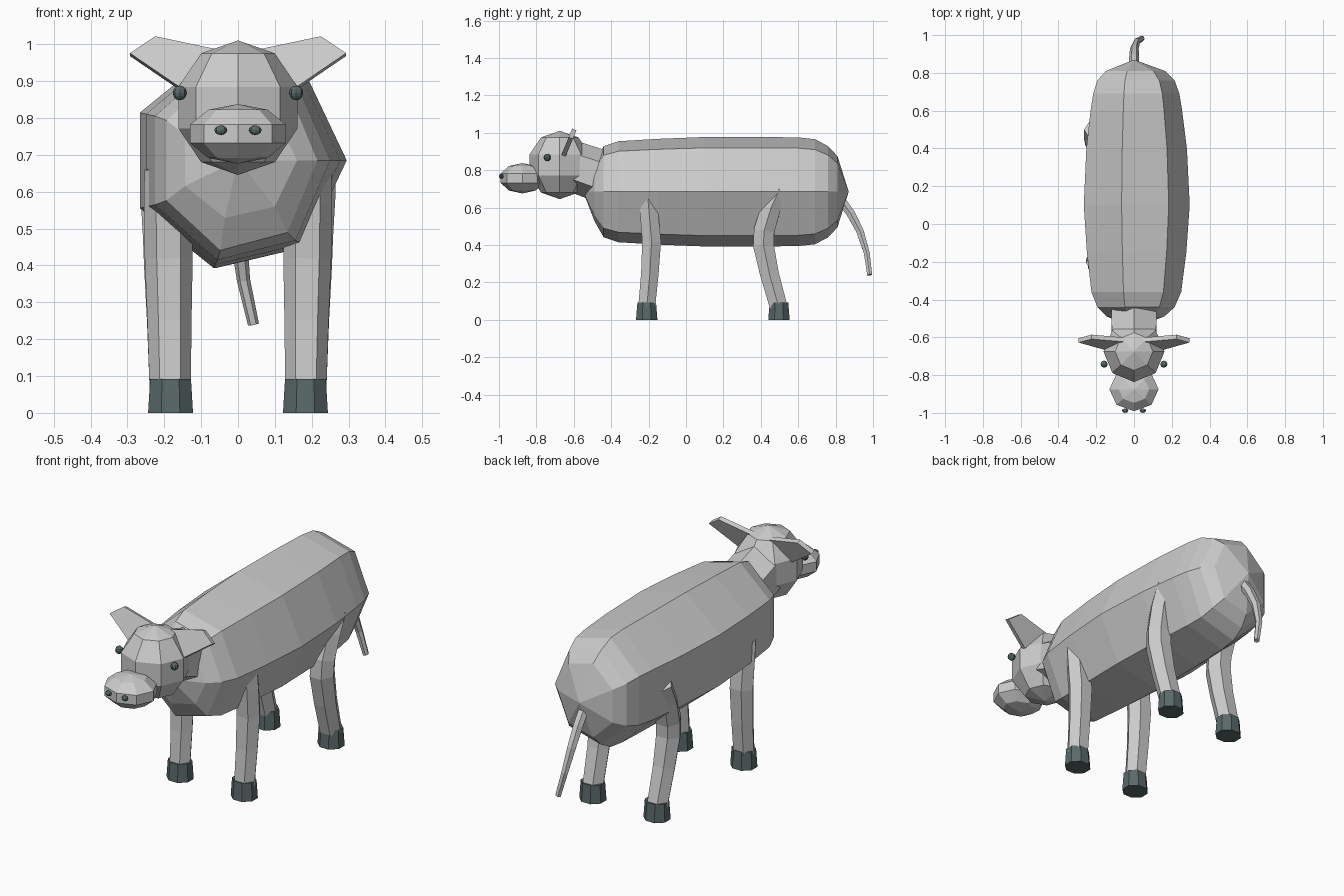
import bpy, bmesh, math
from mathutils import Vector

if "Cube" in bpy.data.objects:
    bpy.data.objects.remove(bpy.data.objects["Cube"])

dark = bpy.data.materials.new("dark_slate")
dark.diffuse_color = (0.1, 0.14, 0.14, 1)
dark.use_nodes = True
dark.node_tree.nodes["Principled BSDF"].inputs["Base Color"].default_value = dark.diffuse_color


def finish(name, bm, mat=None, mirror=False):
    bmesh.ops.remove_doubles(bm, verts=bm.verts, dist=0.0005)
    bmesh.ops.recalc_face_normals(bm, faces=bm.faces)
    me = bpy.data.meshes.new(name)
    bm.to_mesh(me)
    bm.free()
    ob = bpy.data.objects.new(name, me)
    bpy.context.collection.objects.link(ob)
    if mat:
        me.materials.append(mat)
    if mirror:
        mod = ob.modifiers.new("mirror", 'MIRROR')
        mod.use_mirror_merge = False
    return ob


def tube(name, path, sides, phase=0, mat=None, mirror=False):
    """Loft of rings along a path of (x, y, z, x radius, cross radius)."""
    bm = bmesh.new()
    pts = [Vector(p[:3]) for p in path]
    rings = []
    for i, p in enumerate(path):
        t = (pts[min(i + 1, len(pts) - 1)] - pts[max(i - 1, 0)]).normalized()
        v = t.cross(Vector((1, 0, 0))).normalized()
        u = v.cross(t)
        ring = []
        for k in range(sides):
            a = phase + 2 * math.pi * k / sides
            ring.append(bm.verts.new(pts[i] + u * p[3] * math.cos(a) + v * p[4] * math.sin(a)))
        rings.append(ring)
    for a, b in zip(rings, rings[1:]):
        for k in range(sides):
            n = (k + 1) % sides
            bm.faces.new((a[k], a[n], b[n], b[k]))
    for end, p in ((rings[0], path[0]), (rings[-1], path[-1])):
        if p[3] > 0:
            bm.faces.new(end)
    return finish(name, bm, mat, mirror)


def ball(name, loc, radii, segs=8, rings=5, mat=None, mirror=False):
    bm = bmesh.new()
    bmesh.ops.create_uvsphere(bm, u_segments=segs, v_segments=rings, radius=1)
    for v in bm.verts:
        v.co = Vector(loc) + Vector(c * r for c, r in zip(v.co, radii))
    return finish(name, bm, mat, mirror)


# Body: seven-sided barrel along y, closed to a point at both ends
profile = [(-0.55, 0, 0), (-0.49, 0.16, 0.16), (-0.44, 0.215, 0.25), (-0.36, 0.25, 0.277),
           (-0.15, 0.277, 0.29), (0.1, 0.295, 0.3), (0.4, 0.28, 0.3), (0.6, 0.255, 0.298),
           (0.69, 0.24, 0.288), (0.76, 0.215, 0.25), (0.81, 0.165, 0.195), (0.87, 0, 0)]
tube("body", [(0, y, 0.685, rx, rz) for y, rx, rz in profile], 7)

# Neck, head and snout
tube("neck", [(0, -0.60, 0.82, 0.135, 0.135), (0, -0.40, 0.75, 0.14, 0.14)], 6, math.pi / 6)
ball("head", (0, -0.675, 0.828), (0.17, 0.17, 0.1825))
ball("snout", (0, -0.875, 0.757), (0.137, 0.122, 0.081))

# Eyes and nostrils
ball("eyes", (0.158, -0.742, 0.868), (0.019, 0.019, 0.02), 8, 6, dark, True)
ball("nostrils", (0.047, -0.988, 0.767), (0.017, 0.012, 0.013), 8, 6, dark, True)

# Ears: thin plates leaning back
bm = bmesh.new()
outline = [(0.05, 0.985), (0.225, 1.022), (0.293, 0.976), (0.155, 0.882), (0.08, 0.91)]
face = bm.faces.new([bm.verts.new((x, -0.665 + 0.41 * (z - 0.885), z)) for x, z in outline])
ext = bmesh.ops.extrude_face_region(bm, geom=[face], use_keep_orig=True)
for v in ext["geom"]:
    if isinstance(v, bmesh.types.BMVert):
        v.co += Vector((0, 0.023, -0.008))
finish("ears", bm, None, True)

# Legs and hooves
tube("front_legs", [(0.19, -0.205, 0.66, 0.064, 0.056), (0.19, -0.197, 0.57, 0.065, 0.056),
                    (0.188, -0.184, 0.42, 0.065, 0.058), (0.186, -0.193, 0.25, 0.06, 0.054),
                    (0.184, -0.21, 0.07, 0.056, 0.052)], 6, mirror=True)
tube("back_legs", [(0.205, 0.50, 0.70, 0.06, 0.055), (0.20, 0.455, 0.60, 0.065, 0.06),
                   (0.192, 0.418, 0.48, 0.066, 0.064), (0.19, 0.414, 0.40, 0.065, 0.064),
                   (0.187, 0.445, 0.25, 0.06, 0.058), (0.184, 0.495, 0.07, 0.056, 0.054)],
     6, mirror=True)
for name, y in (("front_hooves", -0.21), ("back_hooves", 0.497)):
    tube(name, [(0.183, y, 0, 0.066, 0.062), (0.183, y, 0.092, 0.06, 0.054)],
         8, math.pi / 8, dark, True)

# Tail
tube("tail", [(0, 0.80, 0.68, 0.028, 0.028), (0, 0.88, 0.57, 0.026, 0.026),
              (0.002, 0.93, 0.475, 0.023, 0.023), (0.015, 0.966, 0.36, 0.018, 0.018),
              (0.042, 0.982, 0.24, 0.015, 0.015)], 6)
